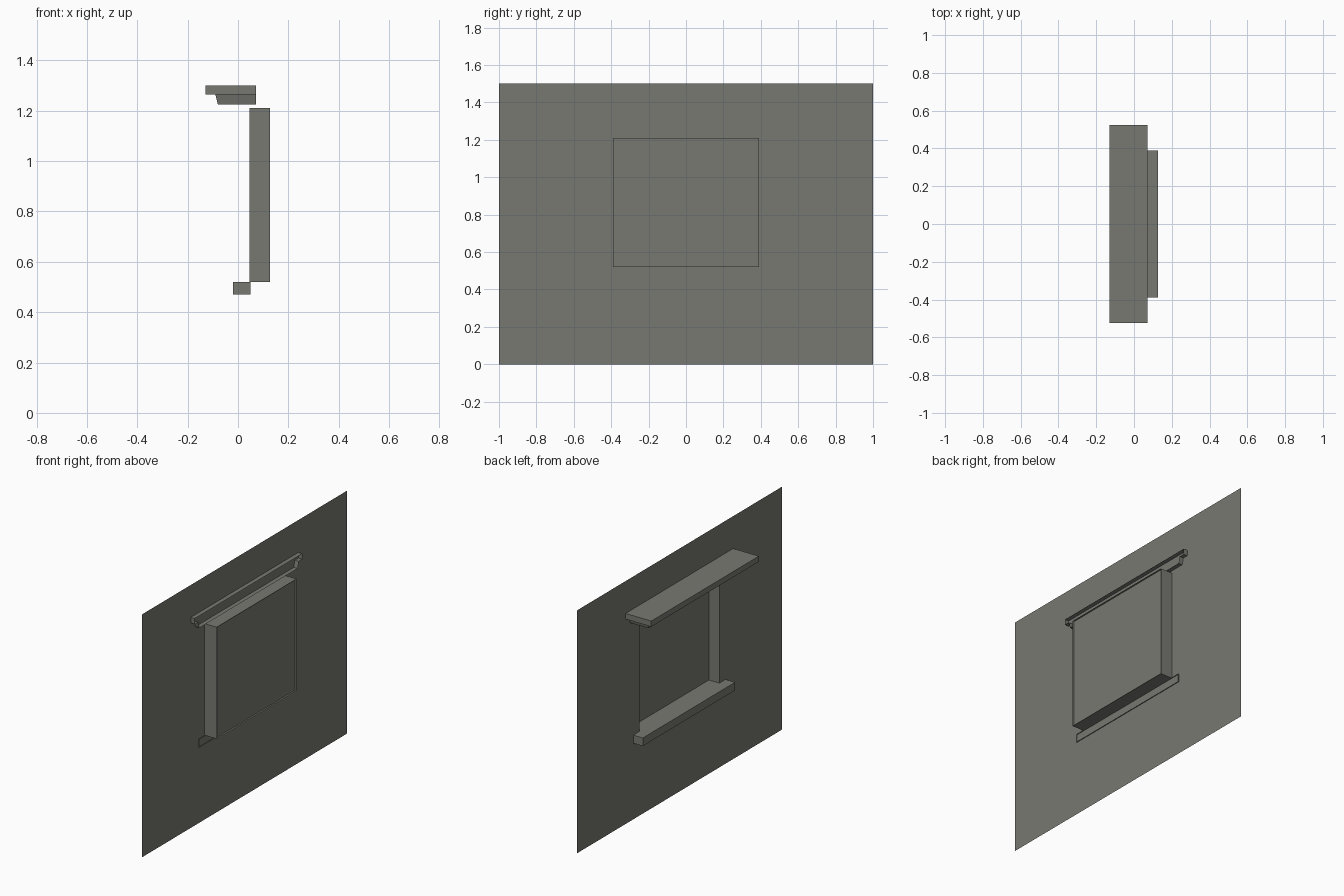
import bpy, bmesh

if "Cube" in bpy.data.objects:
    bpy.data.objects.remove(bpy.data.objects["Cube"])

WALL_X = 0.045   # wall sheet position
GLASS_X = 0.117  # pane position inside the reveal
BACK_X = 0.128   # rear end of the reveal
HW, Z0, Z1 = 0.39, 0.52, 1.21  # window opening

stone = bpy.data.materials.new("grey_stone")
stone.diffuse_color = (0.19, 0.19, 0.17, 1)
stone.use_nodes = True
stone.node_tree.nodes["Principled BSDF"].inputs["Base Color"].default_value = stone.diffuse_color


def finish(name, bm):
    mesh = bpy.data.meshes.new(name)
    bm.normal_update()
    bm.to_mesh(mesh)
    bm.free()
    mesh.materials.append(stone)
    obj = bpy.data.objects.new(name, mesh)
    bpy.context.collection.objects.link(obj)
    return obj


def rect(bm, x, hw, z0, z1):
    """Rectangle of vertices in a plane of constant x."""
    return [bm.verts.new((x, y, z)) for y, z in
            ((-hw, z0), (hw, z0), (hw, z1), (-hw, z1))]


def bridge(bm, a, b, closed=True):
    n = len(a)
    for i in range(n if closed else n - 1):
        j = (i + 1) % n
        bm.faces.new((a[i], a[j], b[j], b[i]))


def ledge(name, back, sections):
    """Moulding with open back, from (z, front x, half width) sections."""
    bm = bmesh.new()
    rows = [[bm.verts.new(p) for p in ((back, hw, z), (front, hw, z),
                                       (front, -hw, z), (back, -hw, z))]
            for z, front, hw in sections]
    for a, b in zip(rows, rows[1:]):
        bridge(bm, a, b, closed=False)
    bm.faces.new(rows[0][::-1])
    bm.faces.new(rows[-1])
    return finish(name, bm)


# wall sheet with the window opening
bm = bmesh.new()
bridge(bm, rect(bm, WALL_X, HW, Z0, Z1), rect(bm, WALL_X, 1.0, 0.0, 1.5))
finish("wall", bm)

# window reveal
bm = bmesh.new()
bridge(bm, rect(bm, WALL_X, HW, Z0, Z1), rect(bm, BACK_X, HW, Z0, Z1))
finish("window_reveal", bm)

# window pane
bm = bmesh.new()
bm.faces.new(rect(bm, GLASS_X, HW, Z0, Z1)[::-1])
finish("window_pane", bm)

# sill and stepped cornice
ledge("window_sill", 0.05, [(0.47, -0.02, 0.45), (0.52, -0.02, 0.45)])
ledge("cornice", 0.072, [(1.225, -0.08, 0.48), (1.265, -0.09, 0.49),
                         (1.265, -0.13, 0.525), (1.30, -0.13, 0.525)])
